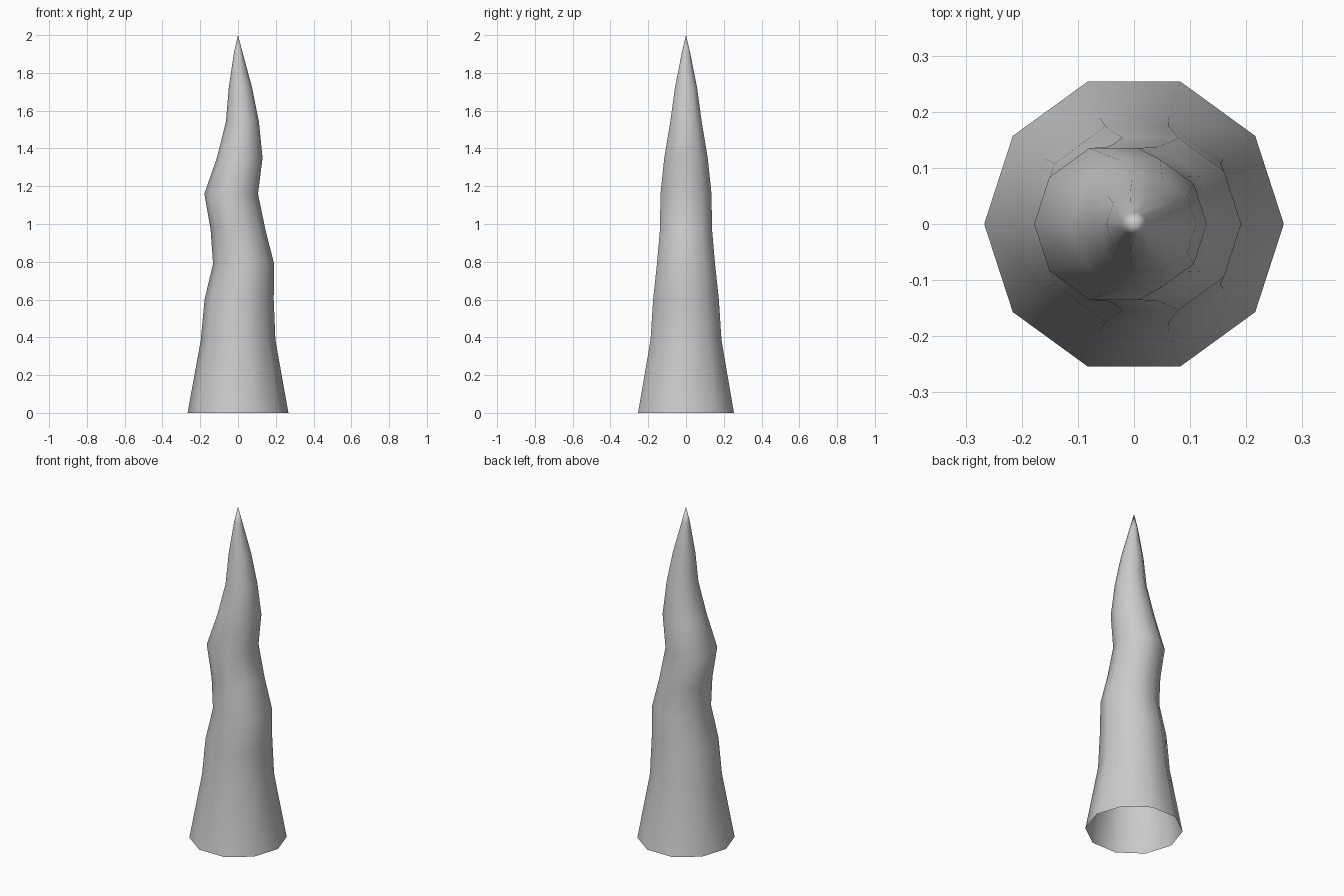
import bpy, bmesh, math

if "Cube" in bpy.data.objects:
    bpy.data.objects.remove(bpy.data.objects["Cube"])

SIDES = 10
# Horn rings: height, left edge x, right edge x
RINGS = [
    (0.00, -0.267, 0.267), (0.385, -0.197, 0.198), (0.60, -0.177, 0.189),
    (0.79, -0.132, 0.191), (0.97, -0.145, 0.145), (1.16, -0.178, 0.106),
    (1.35, -0.112, 0.130), (1.54, -0.064, 0.111), (1.72, -0.049, 0.075),
    (1.91, -0.021, 0.024),
]

bm = bmesh.new()

# Crooked tapering wall, open at the bottom
loops = []
for z, left, right in RINGS:
    cx, r = (left + right) / 2, (right - left) / 2
    loops.append([bm.verts.new((cx + r * math.cos(math.tau * i / SIDES),
                                r * math.sin(math.tau * i / SIDES), z))
                  for i in range(SIDES)])
for low, high in zip(loops, loops[1:]):
    for i in range(SIDES):
        j = (i + 1) % SIDES
        bm.faces.new((low[i], low[j], high[j], high[i]))

# Pointed tip
tip = bm.verts.new((0, 0, 2))
for i in range(SIDES):
    bm.faces.new((loops[-1][i], loops[-1][(i + 1) % SIDES], tip))

for f in bm.faces:
    f.smooth = True
mesh = bpy.data.meshes.new("crooked_horn")
bm.to_mesh(mesh)
bm.free()
horn = bpy.data.objects.new("crooked_horn", mesh)
bpy.context.collection.objects.link(horn)
